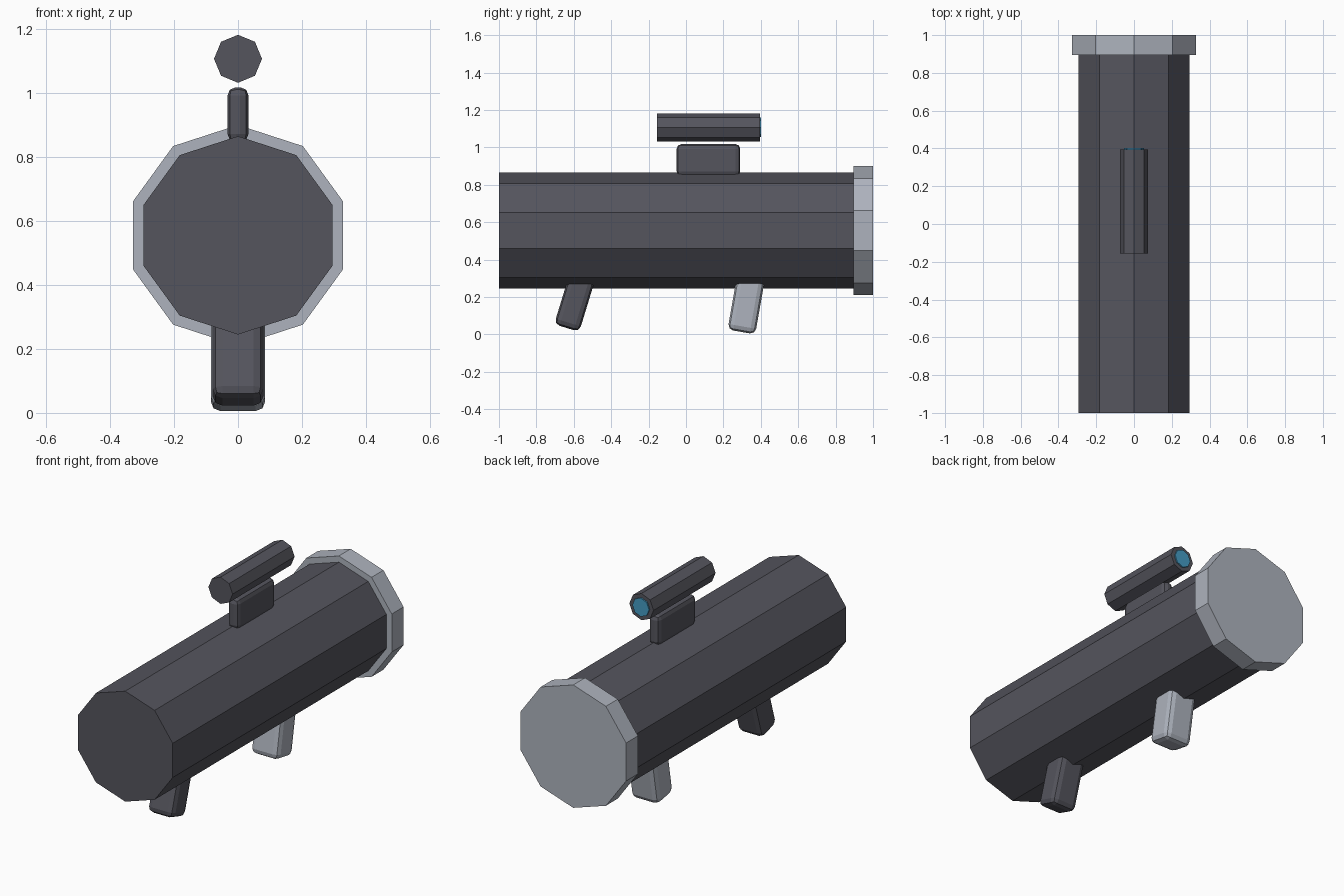
import bpy
from math import radians, pi

if "Cube" in bpy.data.objects:
    bpy.data.objects.remove(bpy.data.objects["Cube"])


def material(name, rgb):
    m = bpy.data.materials.new(name)
    m.diffuse_color = (*rgb, 1)
    m.use_nodes = True
    m.node_tree.nodes["Principled BSDF"].inputs["Base Color"].default_value = m.diffuse_color
    return m


DARK = material("dark_metal", (0.09, 0.09, 0.11))
LIGHT = material("light_metal", (0.42, 0.45, 0.51))
BLUE = material("lens_blue", (0.06, 0.33, 0.55))


def finish(o, name, mat):
    o.name = name
    o.data.materials.append(mat)
    return o


def prism(name, sides, radius, y0, y1, z, mat):
    """Low-poly cylinder along y with a corner pointing up."""
    bpy.ops.mesh.primitive_cylinder_add(
        vertices=sides, radius=radius, depth=y1 - y0,
        location=(0, (y0 + y1) / 2, z), rotation=(pi / 2, 0, 0))
    return finish(bpy.context.object, name, mat)


def rounded_block(name, size, loc, tilt, bevel, mat):
    """Box with bevelled edges, tilted about x."""
    bpy.ops.mesh.primitive_cube_add(size=1, location=loc)
    o = bpy.context.object
    o.scale = size
    bpy.ops.object.transform_apply(location=False, rotation=False, scale=True)
    o.rotation_euler.x = radians(tilt)
    b = o.modifiers.new("bevel", 'BEVEL')
    b.width = bevel
    b.segments = 2
    return finish(o, name, mat)


# launcher tube and its wide rear collar
prism("main_tube", 10, 0.31, -1.0, 0.9, 0.555, DARK)
prism("rear_collar", 10, 0.345, 0.895, 1.0, 0.555, LIGHT)

# sight with lens, floating just above its mount
prism("sight_tube", 8, 0.075, -0.155, 0.395, 1.107, DARK)
prism("sight_lens", 8, 0.052, 0.38, 0.402, 1.107, BLUE)
rounded_block("sight_mount", (0.066, 0.34, 0.172), (0, 0.12, 0.932), 0, 0.026, DARK)

# hand grips leaning toward the front
rounded_block("front_grip", (0.158, 0.14, 0.30), (0, -0.594, 0.178), -17, 0.03, DARK)
rounded_block("rear_grip", (0.17, 0.15, 0.31), (0, 0.323, 0.166), -10, 0.03, LIGHT)
